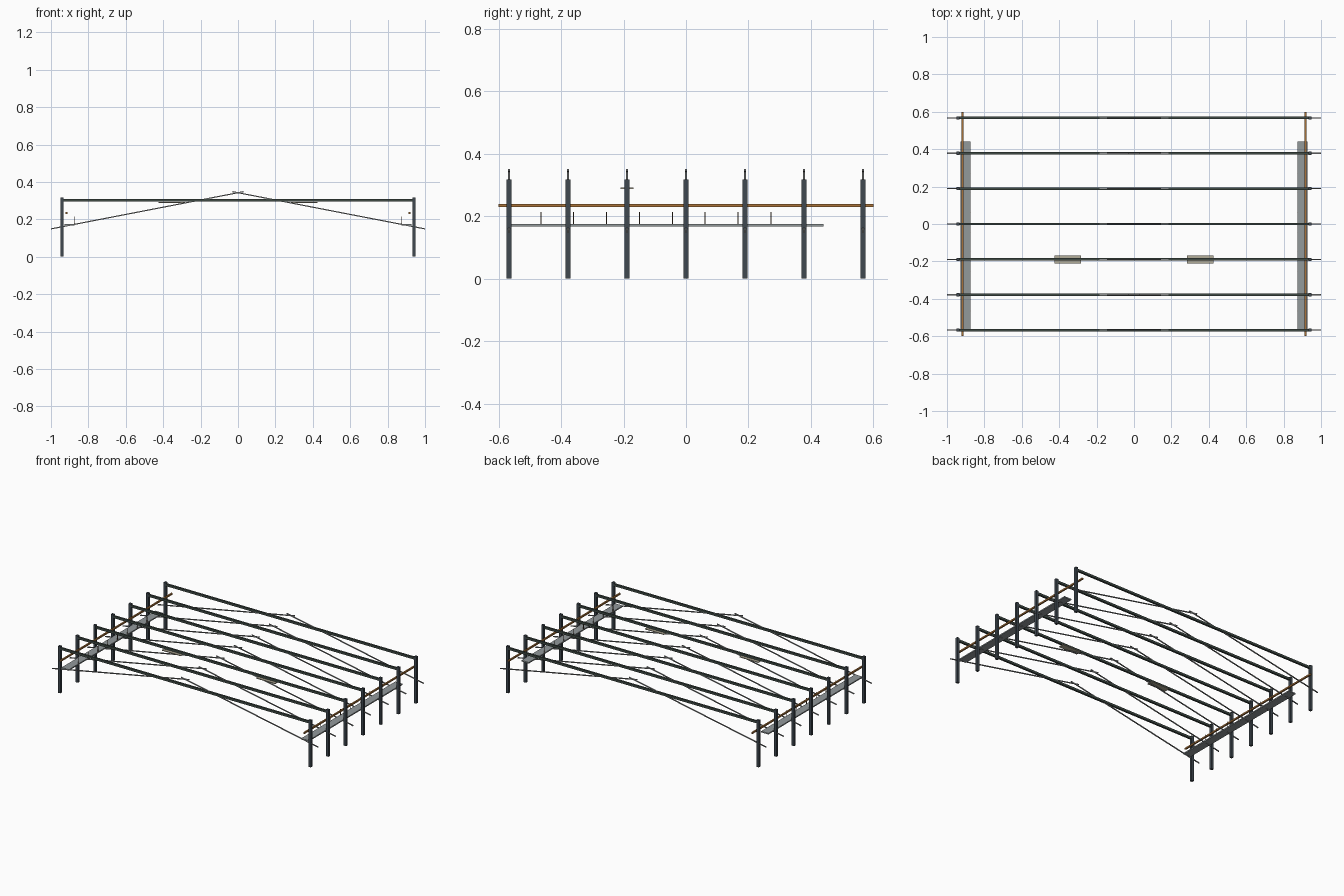
import bpy
from mathutils import Vector

if "Cube" in bpy.data.objects:
    bpy.data.objects.remove(bpy.data.objects["Cube"])


def material(name, rgb):
    m = bpy.data.materials.new(name)
    m.diffuse_color = (*rgb, 1)
    m.use_nodes = True
    m.node_tree.nodes["Principled BSDF"].inputs["Base Color"].default_value = m.diffuse_color
    return m


STEEL = material("dark_steel", (0.05, 0.065, 0.08))
BEAM = material("beam_steel", (0.05, 0.07, 0.06))
RAFTER = material("rafter_grey", (0.28, 0.29, 0.29))
DECK = material("deck_grey", (0.29, 0.32, 0.33))
COPPER = material("rail_copper", (0.4, 0.17, 0.04))
PANEL = material("panel_khaki", (0.45, 0.42, 0.32))
POST = material("post_brown", (0.12, 0.07, 0.04))


def box(name, center, size, mat):
    bpy.ops.mesh.primitive_cube_add(size=1, location=center)
    o = bpy.context.object
    o.name = name
    o.scale = size
    bpy.ops.object.transform_apply(location=False, rotation=False, scale=True)
    o.data.materials.append(mat)
    return o


def bar(name, start, end, width, mat):
    a, b = Vector(start), Vector(end)
    o = box(name, (a + b) / 2, ((b - a).length, width, width), mat)
    o.rotation_mode = 'QUATERNION'
    o.rotation_quaternion = Vector((1, 0, 0)).rotation_difference(b - a)
    return o


# Seven portal frames: columns, tie beam and rafters crossing at the ridge
for i in range(7):
    y = (i - 3) * 0.189
    box("tie_beam", (0, y, 0.302), (1.88, 0.013, 0.015), BEAM)
    for s in (-1, 1):
        box("column", (s * 0.941, y, 0.159), (0.018, 0.017, 0.318), STEEL)
        bar("rafter", (s * 0.999, y, 0.149), (-s * 0.03, y, 0.348), 0.006, RAFTER)

# Side rails, walkways and railing posts
for s in (-1, 1):
    box("crane_rail", (s * 0.916, 0, 0.234), (0.010, 1.2, 0.010), COPPER)
    box("walkway", (s * 0.901, -0.064, 0.171), (0.055, 1.01, 0.008), DECK)
    for k in range(8):
        box("railing_post", (s * 0.875, -0.465 + k * 0.1053, 0.193),
            (0.003, 0.003, 0.042), POST)
    # Hanging panel under the third beam
    box("ceiling_panel", (s * 0.355, -0.189, 0.289), (0.142, 0.042, 0.005), PANEL)
